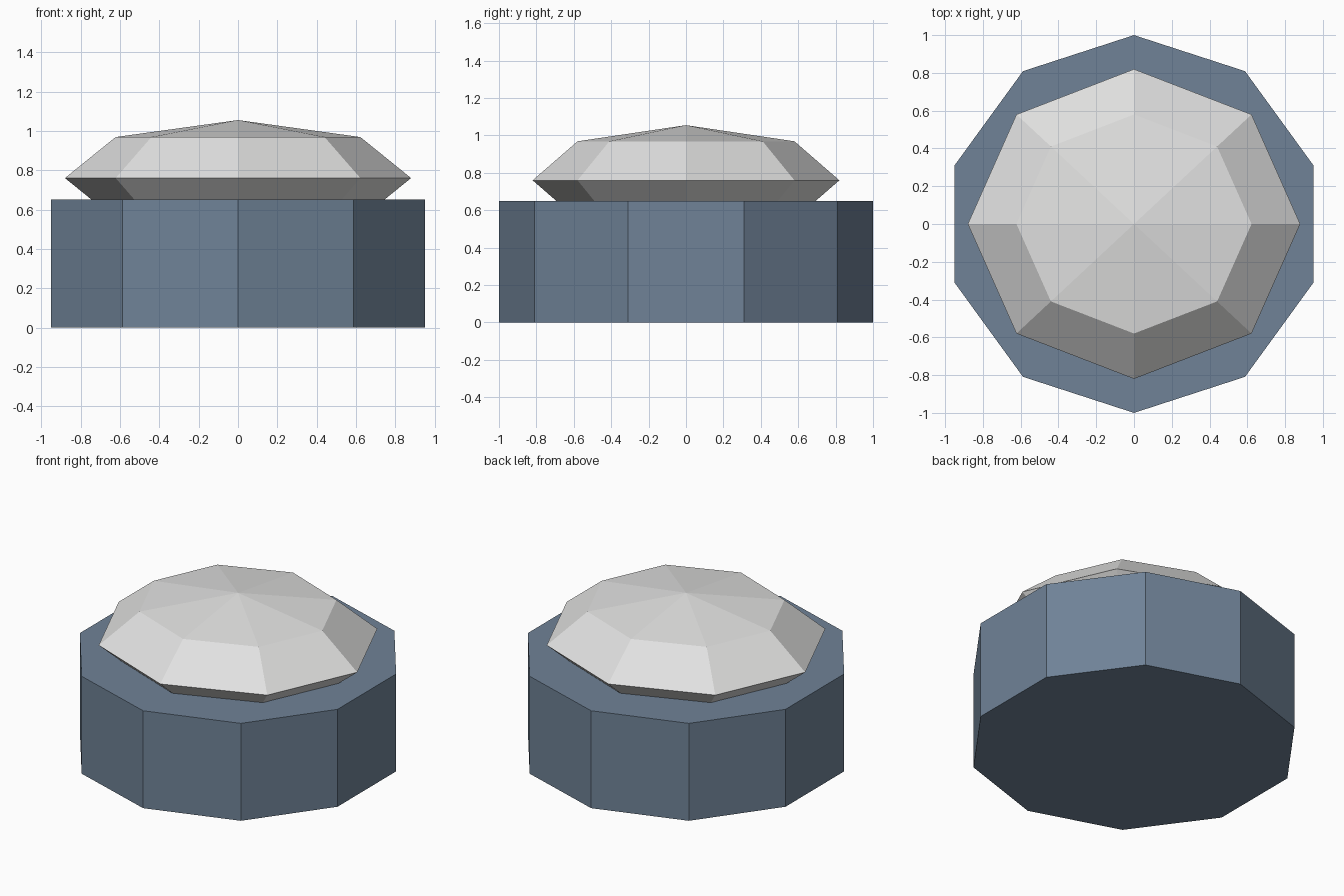
import bpy

if "Cube" in bpy.data.objects:
    bpy.data.objects.remove(bpy.data.objects["Cube"])


def material(name, rgb):
    m = bpy.data.materials.new(name)
    m.diffuse_color = (*rgb, 1.0)
    m.use_nodes = True
    m.node_tree.nodes["Principled BSDF"].inputs["Base Color"].default_value = m.diffuse_color
    return m


def finish(name, mat):
    ob = bpy.context.object
    ob.name = ob.data.name = name
    ob.data.materials.append(mat)
    bpy.ops.object.shade_flat()
    return ob


blue = material("slate blue", (0.16, 0.225, 0.31))
grey = material("light grey", (0.76, 0.76, 0.755))

# Ten-sided base with a corner facing the front
bpy.ops.mesh.primitive_cylinder_add(vertices=10, radius=1, depth=0.65,
                                    location=(0, 0, 0.325))
finish("base", blue)

# Faceted flattened cushion, its lower part sunk into the base
bpy.ops.mesh.primitive_uv_sphere_add(segments=8, ring_count=4, radius=1,
                                     location=(0, 0, 0.76))
dome = finish("cushion", grey)
dome.scale = (0.88, 0.82, 0.295)
bpy.ops.object.transform_apply(location=False, rotation=False, scale=True)
